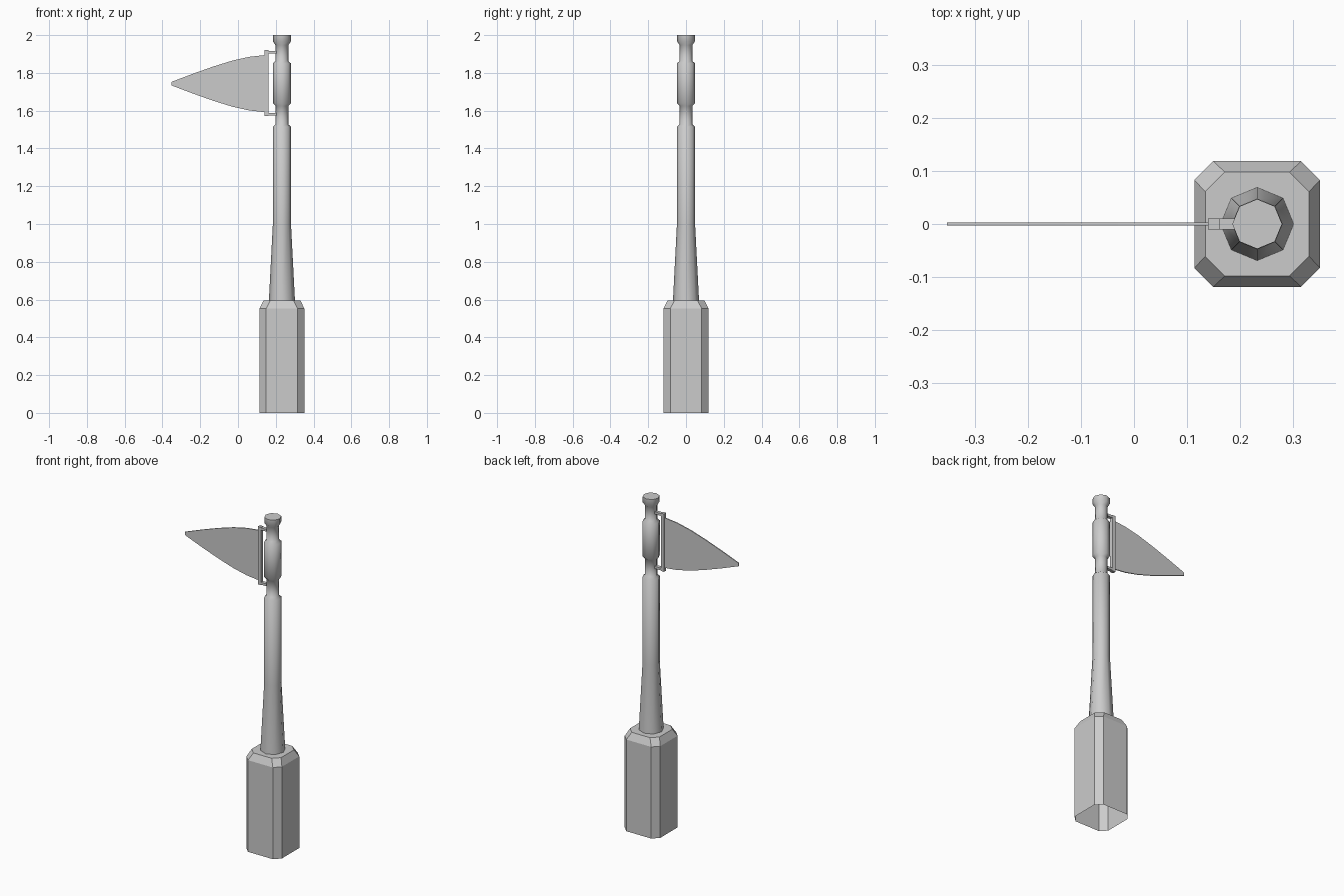
import bpy, math

if "Cube" in bpy.data.objects:
    bpy.data.objects.remove(bpy.data.objects["Cube"])

CX = 0.2325  # axis of the post


def mesh_object(name, verts, faces, smooth=None):
    me = bpy.data.meshes.new(name)
    me.from_pydata(verts, [], faces)
    me.update()
    ob = bpy.data.objects.new(name, me)
    bpy.context.collection.objects.link(ob)
    if smooth:
        bpy.ops.object.select_all(action='DESELECT')
        ob.select_set(True)
        bpy.context.view_layer.objects.active = ob
        bpy.ops.object.shade_smooth_by_angle(angle=math.radians(smooth))
    return ob


def loft(name, rings, cap_bottom, cap_top, smooth=None):
    """Skin a stack of equal-length rings."""
    n = len(rings[0])
    verts = [v for ring in rings for v in ring]
    faces = [(k * n + i, k * n + (i + 1) % n, (k + 1) * n + (i + 1) % n, (k + 1) * n + i)
             for k in range(len(rings) - 1) for i in range(n)]
    if cap_bottom:
        faces.append(tuple(reversed(range(n))))
    if cap_top:
        faces.append(tuple(range(len(verts) - n, len(verts))))
    return mesh_object(name, verts, faces, smooth)


def chamfered_square(h, c, z):
    pts = [(h, -c), (h, c), (c, h), (-c, h), (-h, c), (-h, -c), (-c, -h), (c, -h)]
    return [(CX + x, y, z) for x, y in pts]


def octagon(r, z):
    return [(CX + r * math.cos(i * math.pi / 4), r * math.sin(i * math.pi / 4), z) for i in range(8)]


def box(name, x0, x1, hy, z0, z1):
    rings = [[(x0, -hy, z), (x1, -hy, z), (x1, hy, z), (x0, hy, z)] for z in (z0, z1)]
    return loft(name, rings, True, True)


# Chunky base, hollow and open underneath
loft("base", [chamfered_square(0.1185, 0.083, 0), chamfered_square(0.1185, 0.083, 0.553),
              chamfered_square(0.098, 0.061, 0.595)], False, True)

# Eight-sided post with grooves, collar and cap
profile = [(0.069, 0.595), (0.048, 1.0), (0.048, 1.515), (0.034, 1.527),
           (0.034, 1.625), (0.048, 1.64), (0.048, 1.85), (0.034, 1.863),
           (0.034, 1.947), (0.047, 1.966), (0.047, 2.0)]
loft("post", [octagon(r, z) for r, z in profile], False, True, 50)

# Bracket holding the flag
box("bracket_rod", 0.14, 0.161, 0.01, 1.571, 1.92)
box("bracket_arm_top", 0.161, 0.205, 0.01, 1.903, 1.917)
box("bracket_arm_bottom", 0.161, 0.205, 0.01, 1.574, 1.588)

# Thin tapering pennant, symmetric about its centre height
outline = [(0.15, 0.152), (0.06, 0.142), (-0.03, 0.122), (-0.13, 0.091),
           (-0.24, 0.052), (-0.353, 0.009)]
edge = [(x, 1.743 + h) for x, h in outline] + [(x, 1.743 - h) for x, h in reversed(outline)]
loft("flag", [[(x, y, z) for x, z in edge] for y in (0.003, -0.003)], True, True)

# Consistent outward normals on the flag
import bmesh
me = bpy.data.objects["flag"].data
bm = bmesh.new()
bm.from_mesh(me)
bmesh.ops.recalc_face_normals(bm, faces=bm.faces)
bm.to_mesh(me)
bm.free()
